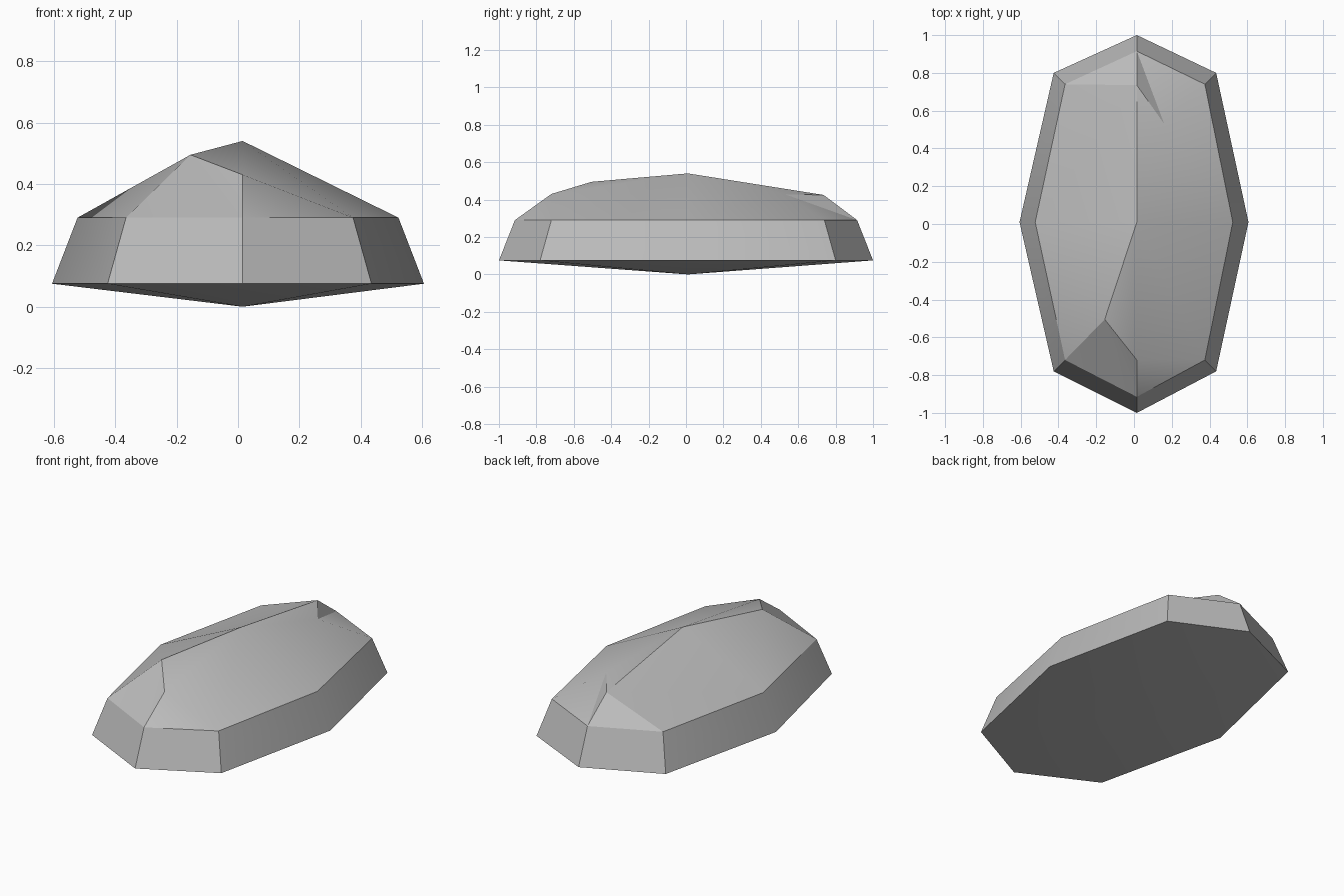
import bpy, bmesh, math

cube = bpy.data.objects.get("Cube")
if cube:
    bpy.data.objects.remove(cube, do_unlink=True)

# Stone colour
stone = bpy.data.materials.new("stone grey")
stone.use_nodes = True
grey = (0.5, 0.5, 0.5, 1)
stone.diffuse_color = grey
stone.node_tree.nodes["Principled BSDF"].inputs["Base Color"].default_value = grey

bm = bmesh.new()
CX = 0.015


def add_ring(tip, corner_x, corner_y, side, z):
    """Eight-sided ring: back, back left, left, front left, front, and so on."""
    outline = [(CX, tip), (corner_x + 0.01, corner_y + 0.02), (side, 0.01),
               (corner_x + 0.01, -corner_y), (CX, -tip), (-corner_x, -corner_y),
               (-side, 0.01), (-corner_x, corner_y + 0.02)]
    return [bm.verts.new((x, y, z)) for x, y in outline]


# Sloping side wall and shallow pointed underside
base = add_ring(1.0, 0.425, 0.78, 0.606, 0.075)
rim = add_ring(0.915, 0.365, 0.72, 0.523, 0.29)
keel = bm.verts.new((CX, 0.01, 0))
for i in range(8):
    j = (i + 1) % 8
    bm.faces.new((base[i], base[j], rim[j], rim[i]))
    bm.faces.new((base[j], base[i], keel))

# Crooked ridge and the small knob beside its back end
back, peak, kink, front, knob = [bm.verts.new(p) for p in (
    (CX, 0.735, 0.425), (CX, 0.01, 0.54), (-0.155, -0.505, 0.495),
    (CX, -0.72, 0.43), (0.16, 0.53, 0.428))]
b, bl, l, fl, f, fr, r, br = rim
crown = [
    # left slope
    (b, back, knob), (b, knob, bl), (knob, l, bl), (knob, peak, l),
    (knob, back, peak), (peak, fl, l), (peak, front, fl), (peak, kink, front),
    (front, f, fl),
    # right slope
    (kink, f, front), (kink, fr, f), (kink, r, fr), (kink, peak, r),
    (peak, back, r), (back, br, r), (back, b, br)]
for tri in crown:
    bm.faces.new(tri)
bmesh.ops.recalc_face_normals(bm, faces=bm.faces)

mesh = bpy.data.meshes.new("rock")
bm.to_mesh(mesh)
bm.free()
mesh.materials.append(stone)
rock = bpy.data.objects.new("rock", mesh)
bpy.context.collection.objects.link(rock)

# Soft slopes with crisp rim and ridge
bpy.ops.object.select_all(action="DESELECT")
rock.select_set(True)
bpy.context.view_layer.objects.active = rock
bpy.ops.object.shade_smooth_by_angle(angle=math.radians(30))
